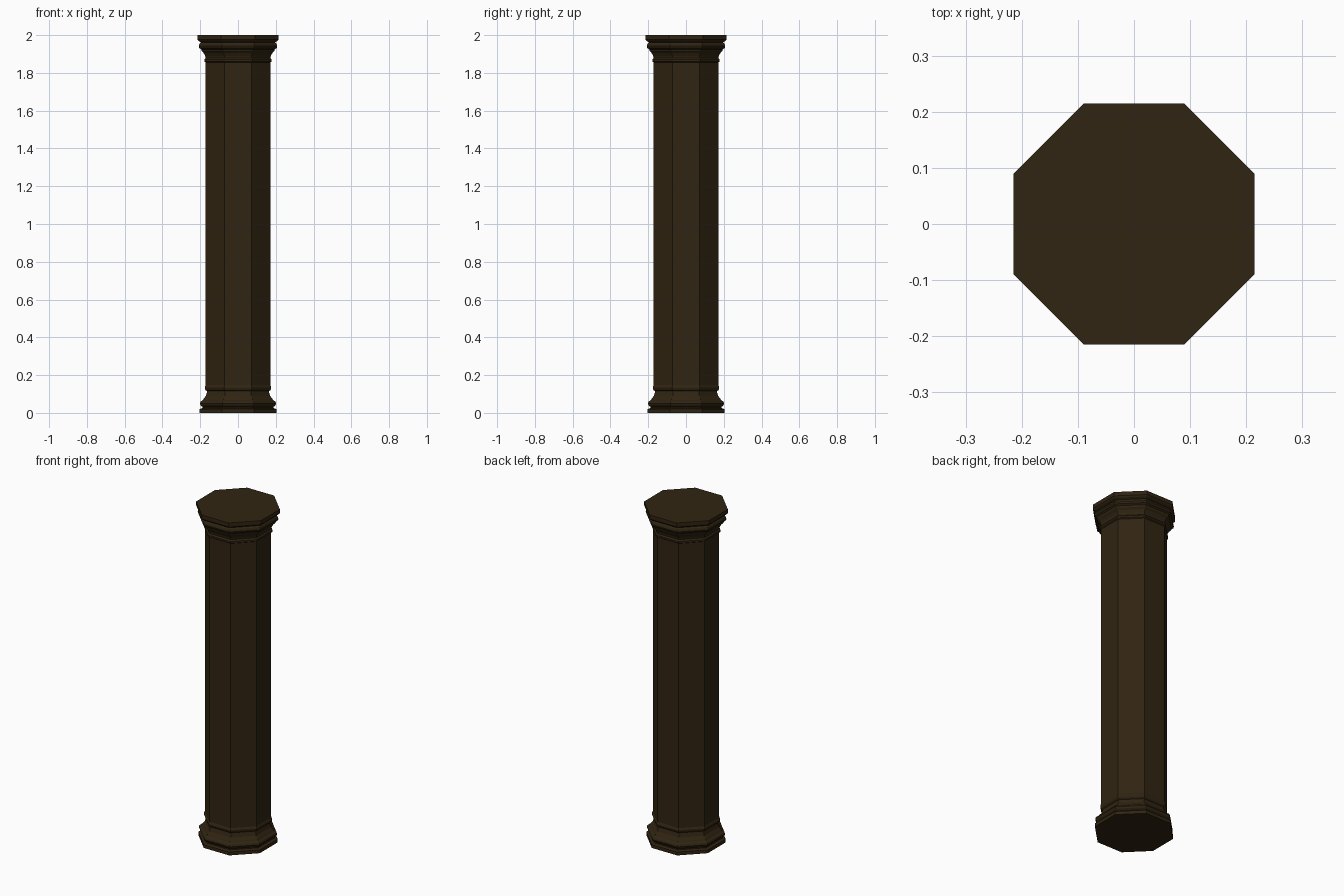
import bpy, bmesh, math

if "Cube" in bpy.data.objects:
    bpy.data.objects.remove(bpy.data.objects["Cube"])

wood = bpy.data.materials.new("dark_brown")
wood.diffuse_color = (0.030, 0.018, 0.006, 1)
wood.use_nodes = True
wood.node_tree.nodes["Principled BSDF"].inputs["Base Color"].default_value = wood.diffuse_color

SIDES = 8


def octagon_part(name, profile, cap_bottom=False, cap_top=False):
    """Stack octagonal rings; profile holds (half width across flats, z)."""
    bm = bmesh.new()
    rings = []
    for half, z in profile:
        r = half / math.cos(math.pi / SIDES)
        rings.append([bm.verts.new((r * math.cos((i + 0.5) * math.tau / SIDES),
                                    r * math.sin((i + 0.5) * math.tau / SIDES), z))
                      for i in range(SIDES)])
    for a, b in zip(rings, rings[1:]):
        for i in range(SIDES):
            j = (i + 1) % SIDES
            bm.faces.new((a[i], a[j], b[j], b[i]))
    if cap_bottom:
        bm.faces.new(rings[0][::-1])
    if cap_top:
        bm.faces.new(rings[-1])
    me = bpy.data.meshes.new(name)
    bm.to_mesh(me)
    bm.free()
    me.materials.append(wood)
    ob = bpy.data.objects.new(name, me)
    bpy.context.collection.objects.link(ob)
    return ob


# moulded foot: plinth, rounded moulding, sloped hollow, thin bead
octagon_part("column_base", [
    (0.204, 0.0), (0.204, 0.02), (0.188, 0.025), (0.188, 0.032),
    (0.198, 0.04), (0.202, 0.05), (0.198, 0.06), (0.186, 0.068),
    (0.182, 0.075), (0.170, 0.09), (0.163, 0.115), (0.171, 0.12),
    (0.176, 0.13), (0.176, 0.138), (0.171, 0.147)], cap_bottom=True)

# plain shaft
octagon_part("column_shaft", [(0.171, 0.147), (0.171, 1.855)])

# moulded head: thin bead, flared hollow, rounded moulding, top slab
octagon_part("column_capital", [
    (0.171, 1.855), (0.178, 1.86), (0.178, 1.87), (0.171, 1.878),
    (0.174, 1.89), (0.182, 1.905), (0.192, 1.915), (0.195, 1.925),
    (0.205, 1.932), (0.208, 1.942), (0.203, 1.955), (0.196, 1.962),
    (0.208, 1.968), (0.215, 1.976), (0.215, 2.0)], cap_top=True)
